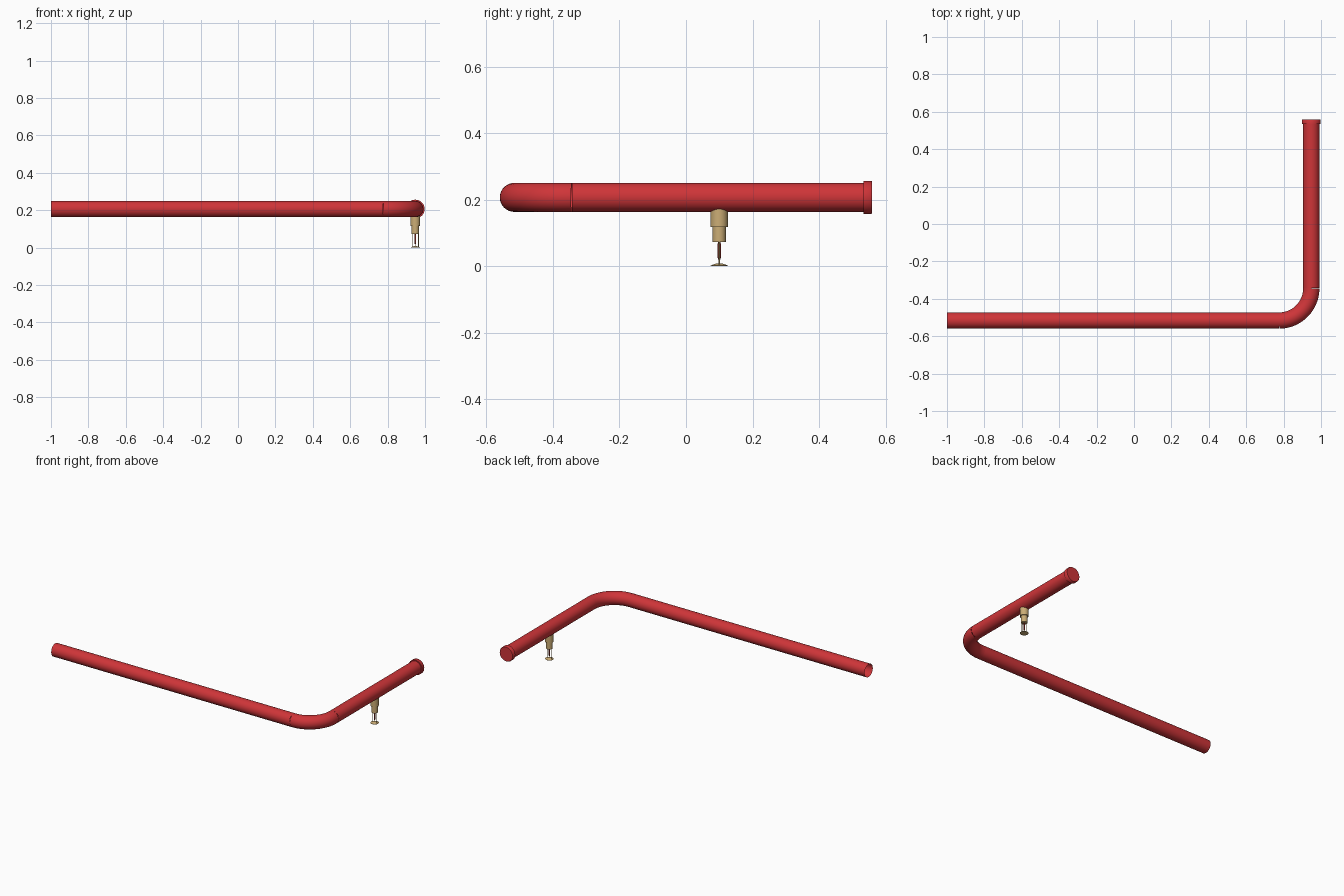
import bpy, bmesh, math
from mathutils import Vector

cube = bpy.data.objects.get("Cube")
if cube:
    bpy.data.objects.remove(cube)

PIPE_R, PIPE_Z = 0.0435, 0.2065     # pipe radius and axis height
RUN_Y, BRANCH_X = -0.5165, 0.948    # axes of the two pipes
BEND = 0.173                        # elbow centreline radius
HEAD = Vector((BRANCH_X, 0.1, 0))   # sprinkler head position


def material(name, rgb):
    mat = bpy.data.materials.new(name)
    mat.use_nodes = True
    mat.diffuse_color = (*rgb, 1)
    mat.node_tree.nodes["Principled BSDF"].inputs["Base Color"].default_value = (*rgb, 1)
    return mat


red = material("red paint", (0.62, 0.035, 0.04))
brass = material("brass", (0.60, 0.42, 0.18))
glass = material("dark red bulb", (0.30, 0.03, 0.02))


def sweep(name, points, radii, mat, caps=True, sides=32):
    """Skin circular rings placed along a path; rings follow the path direction."""
    points = [Vector(p) for p in points]
    bm = bmesh.new()
    rings = []
    for i, (p, r) in enumerate(zip(points, radii)):
        t = points[min(i + 1, len(points) - 1)] - points[max(i - 1, 0)]
        t.normalize()
        u = Vector((1, 0, 0)) if abs(t.z) > 0.9 else Vector((0, 0, 1))
        v = t.cross(u)
        rings.append([bm.verts.new(p + r * (u * math.cos(a) + v * math.sin(a)))
                      for a in (2 * math.pi * k / sides for k in range(sides))])
    for a, b in zip(rings, rings[1:]):
        for k in range(sides):
            n = (k + 1) % sides
            bm.faces.new((a[k], a[n], b[n], b[k]))
    if caps:
        bm.faces.new(rings[0][::-1])
        bm.faces.new(rings[-1])
    bmesh.ops.recalc_face_normals(bm, faces=bm.faces)
    mesh = bpy.data.meshes.new(name)
    bm.to_mesh(mesh)
    bm.free()
    mesh.materials.append(mat)
    obj = bpy.data.objects.new(name, mesh)
    bpy.context.collection.objects.link(obj)
    bpy.ops.object.select_all(action="DESELECT")
    obj.select_set(True)
    bpy.context.view_layer.objects.active = obj
    bpy.ops.object.shade_smooth_by_angle(angle=math.radians(35))
    return obj


def upright(name, profile, mat, dx=0, sides=24):
    """Turned part on the sprinkler axis; profile is (radius, z) pairs."""
    return sweep(name, [HEAD + Vector((dx, 0, z)) for _, z in profile],
                 [r for r, _ in profile], mat, sides=sides)


# Pipes: long open-ended run, elbow and branch
bend_x, bend_y = BRANCH_X - BEND, RUN_Y + BEND
sweep("long_pipe", [(-1, RUN_Y, PIPE_Z), (bend_x, RUN_Y, PIPE_Z)],
      [PIPE_R] * 2, red, caps=False)
angles = [math.pi / 2 * i / 16 for i in range(17)]
arc = [(bend_x + BEND * math.sin(a), bend_y - BEND * math.cos(a), PIPE_Z) for a in angles]
sweep("elbow", arc, [PIPE_R] * len(arc), red, caps=False)
sweep("branch_pipe", [(BRANCH_X, bend_y, PIPE_Z), (BRANCH_X, 0.54, PIPE_Z)],
      [PIPE_R] * 2, red, caps=False)

# End cap with a slightly eased rim
sweep("end_cap", [(BRANCH_X, y, PIPE_Z) for y in (0.534, 0.557, 0.56)],
      [0.05, 0.05, 0.048], red)

# Sprinkler head
upright("head_collar", [(0.026, 0.117), (0.026, 0.172)], brass)
upright("head_body", [(0.02, 0.072), (0.02, 0.118)], brass)
upright("glass_bulb", [(0.003, 0.02), (0.005, 0.026), (0.005, 0.066), (0.003, 0.073)],
        glass, sides=12)
upright("deflector_stem", [(0.002, 0.004), (0.002, 0.022)], brass, sides=12)
for side, x in (("right", -0.0165), ("left", 0.0165)):
    upright(side + "_frame_arm", [(0.0022, 0.003), (0.0022, 0.073)], brass, x, 12)
upright("deflector", [(0.026, 0), (0.026, 0.0015), (0.009, 0.008)], brass)
